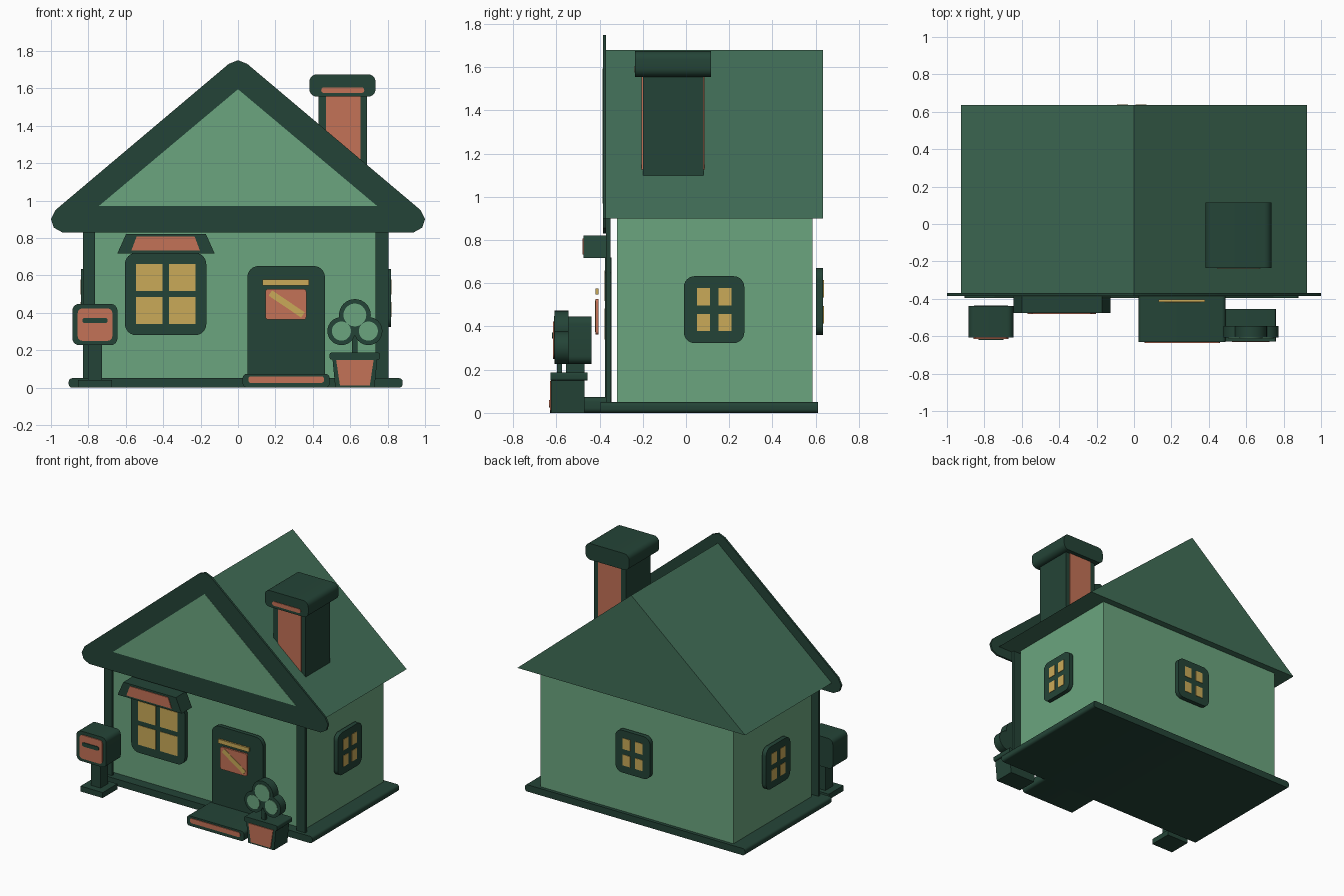
import bpy
import bmesh
from math import sin, cos, pi, radians
from mathutils import Matrix, Vector

cube = bpy.data.objects.get("Cube")
if cube:
    bpy.data.objects.remove(cube, do_unlink=True)


def material(name, code):
    """Flat material from an sRGB hex code."""
    srgb = [int(code[i:i + 2], 16) / 255 for i in (0, 2, 4)]
    rgba = [((c + 0.055) / 1.055) ** 2.4 for c in srgb] + [1]
    m = bpy.data.materials.new(name)
    m.use_nodes = True
    m.diffuse_color = rgba
    m.node_tree.nodes["Principled BSDF"].inputs["Base Color"].default_value = rgba
    return m


DARK = material("dark green", "244437")
ROOF = material("roof green", "416E57")
LIGHT = material("light green", "6BA57F")
CLAY = material("clay orange", "C47257")
GOLD = material("window gold", "CAAA58")


def rect(x0, x1, z0, z1, r=0.0, seg=6):
    """Rectangle outline, with optional rounded corners."""
    if not r:
        return [(x0, z0), (x1, z0), (x1, z1), (x0, z1)]
    corners = [(x1 - r, z1 - r), (x0 + r, z1 - r), (x0 + r, z0 + r), (x1 - r, z0 + r)]
    return [(cx + r * cos((q + i / seg) * pi / 2), cz + r * sin((q + i / seg) * pi / 2))
            for q, (cx, cz) in enumerate(corners) for i in range(seg + 1)]


def disc(cx, cz, r, seg=32):
    return [(cx + r * cos(2 * pi * i / seg), cz + r * sin(2 * pi * i / seg))
            for i in range(seg)]


def taper(cx, half_low, half_top, z0, z1):
    return [(cx - half_low, z0), (cx + half_low, z0), (cx + half_top, z1), (cx - half_top, z1)]


def slab(name, outline, y0, y1, mat, matrix=None):
    """Extrude an outline in x and z from y0 to y1."""
    bm = bmesh.new()
    face = bm.faces.new([bm.verts.new((x, y0, z)) for x, z in outline])
    ext = bmesh.ops.extrude_face_region(bm, geom=[face])["geom"]
    moved = [g for g in ext if isinstance(g, bmesh.types.BMVert)]
    bmesh.ops.translate(bm, verts=moved, vec=(0, y1 - y0, 0))
    if matrix:
        bm.transform(matrix)
    bmesh.ops.recalc_face_normals(bm, faces=bm.faces)
    mesh = bpy.data.meshes.new(name)
    bm.to_mesh(mesh)
    bm.free()
    mesh.materials.append(mat)
    obj = bpy.data.objects.new(name, mesh)
    bpy.context.collection.objects.link(obj)
    return obj


def window(name, w, h, pane_w, pane_h, gap, place, r, depth):
    """Rounded frame with four panes; its outer face is at local y = 0."""
    slab(name + "_frame", rect(-w / 2, w / 2, -h / 2, h / 2, r), 0, depth, DARK, place)
    for sx in (-1, 1):
        for sz in (-1, 1):
            cx, cz = sx * (gap + pane_w) / 2, sz * (gap + pane_h) / 2
            pane = rect(cx - pane_w / 2, cx + pane_w / 2, cz - pane_h / 2, cz + pane_h / 2)
            slab(name + "_pane", pane, -0.003, 0.002, GOLD, place)


def placed(x, y, z, turn=0):
    return Matrix.Translation((x, y, z)) @ Matrix.Rotation(radians(turn), 4, "Z")


# House body, base and roof
slab("base", rect(-0.905, 0.88, 0, 0.05, 0.018), -0.395, 0.61, DARK)
slab("walls", rect(-0.795, 0.77, 0.05, 0.9), -0.32, 0.585, LIGHT)
slab("roof", [(-0.925, 0.9), (0.925, 0.9), (0, 1.68)], -0.37, 0.635, ROOF)
slab("left_post", rect(-0.83, -0.765, 0.05, 0.9), -0.37, -0.35, DARK)
slab("right_post", rect(0.735, 0.805, 0.05, 0.9), -0.37, -0.35, DARK)

# Gable front
half = [(0.94, 0.83), (0.985, 0.855), (1.0, 0.9), (0.975, 0.95), (0.05, 1.73)]
gable = half + [(0, 1.75)] + [(-x, z) for x, z in reversed(half)]
slab("gable_frame", gable, -0.385, -0.37, DARK)
slab("gable_panel", [(-0.745, 0.97), (0.745, 0.97), (0, 1.595)], -0.387, -0.384, LIGHT)

# Chimney
slab("chimney", rect(0.43, 0.69, 1.0, 1.57), -0.2, 0.08, DARK)
for name, y in (("front", -0.205), ("back", 0.08)):
    slab("chimney_panel_" + name, rect(0.47, 0.655, 1.0, 1.56), y, y + 0.005, CLAY)
slab("chimney_cap", rect(0.382, 0.735, 1.555, 1.675, 0.04), -0.235, 0.115, DARK)
slab("chimney_cap_strip", rect(0.445, 0.675, 1.575, 1.605, 0.014), -0.239, -0.234, CLAY)

# Windows
window("front_window", 0.435, 0.44, 0.142, 0.143, 0.034,
       placed(-0.387, -0.375, 0.5), 0.06, 0.03)
small = (0.28, 0.31, 0.06, 0.08, 0.04)
window("left_window", *small, placed(0.817, 0.13, 0.478, 90), 0.05, 0.032)
window("right_window", *small, placed(-0.84, 0.13, 0.478, -90), 0.05, 0.032)
window("back_window", *small, placed(-0.012, 0.635, 0.515, 180), 0.05, 0.032)

# Awning over the front window
slab("awning", taper(-0.385, 0.26, 0.213, 0.717, 0.822), -0.475, -0.355, DARK)
slab("awning_panel", taper(-0.387, 0.183, 0.155, 0.733, 0.808), -0.48, -0.474, CLAY)

# Door, sign and step
slab("door", rect(0.05, 0.465, 0.02, 0.65, 0.06), -0.375, -0.345, DARK)
slab("door_sign", rect(0.147, 0.365, 0.363, 0.527, 0.015), -0.418, -0.404, CLAY)
slab("door_sign_bar", rect(0.13, 0.38, 0.547, 0.577), -0.418, -0.404, GOLD)
tilt = Matrix.Translation((0.26, 0, 0.447)) @ Matrix.Rotation(radians(34), 4, "Y")
slab("door_sign_stripe", rect(-0.105, 0.105, -0.017, 0.017), -0.421, -0.417, GOLD, tilt)
slab("door_step", rect(0.025, 0.49, 0, 0.073, 0.022), -0.63, -0.37, DARK)
slab("door_step_strip", rect(0.055, 0.46, 0.025, 0.06, 0.014), -0.635, -0.629, CLAY)

# Mailbox
slab("mailbox_foot", rect(-0.855, -0.675, 0, 0.04), -0.605, -0.435, DARK)
slab("mailbox_post", rect(-0.803, -0.727, 0.04, 0.25), -0.555, -0.47, DARK)
slab("mailbox", rect(-0.885, -0.645, 0.227, 0.447, 0.035), -0.608, -0.438, DARK)
slab("mailbox_front", rect(-0.857, -0.672, 0.25, 0.423, 0.025), -0.615, -0.607, CLAY)
slab("mailbox_slot", rect(-0.832, -0.698, 0.344, 0.373, 0.012), -0.62, -0.614, DARK)

# Potted plant
slab("pot", taper(0.625, 0.105, 0.12, 0, 0.155), -0.625, -0.47, DARK)
slab("pot_panel", taper(0.625, 0.08, 0.1, 0.012, 0.147), -0.63, -0.624, CLAY)
slab("pot_rim", rect(0.49, 0.758, 0.15, 0.187, 0.01), -0.628, -0.455, DARK)
slab("plant_stem", rect(0.61, 0.638, 0.18, 0.36), -0.598, -0.575, DARK)
for x, z, r in ((0.625, 0.388, 0.085), (0.553, 0.302, 0.075), (0.697, 0.302, 0.075)):
    slab("leaf_ball", disc(x, z, r), -0.608, -0.545, DARK)
    slab("leaf_face", disc(x, z, r - 0.024), -0.612, -0.607, LIGHT)

# Smooth the rounded edges only
bpy.ops.object.select_all(action="DESELECT")
for obj in bpy.context.collection.objects:
    if obj.type == "MESH":
        obj.select_set(True)
        bpy.context.view_layer.objects.active = obj
bpy.ops.object.shade_smooth_by_angle(angle=radians(25))
